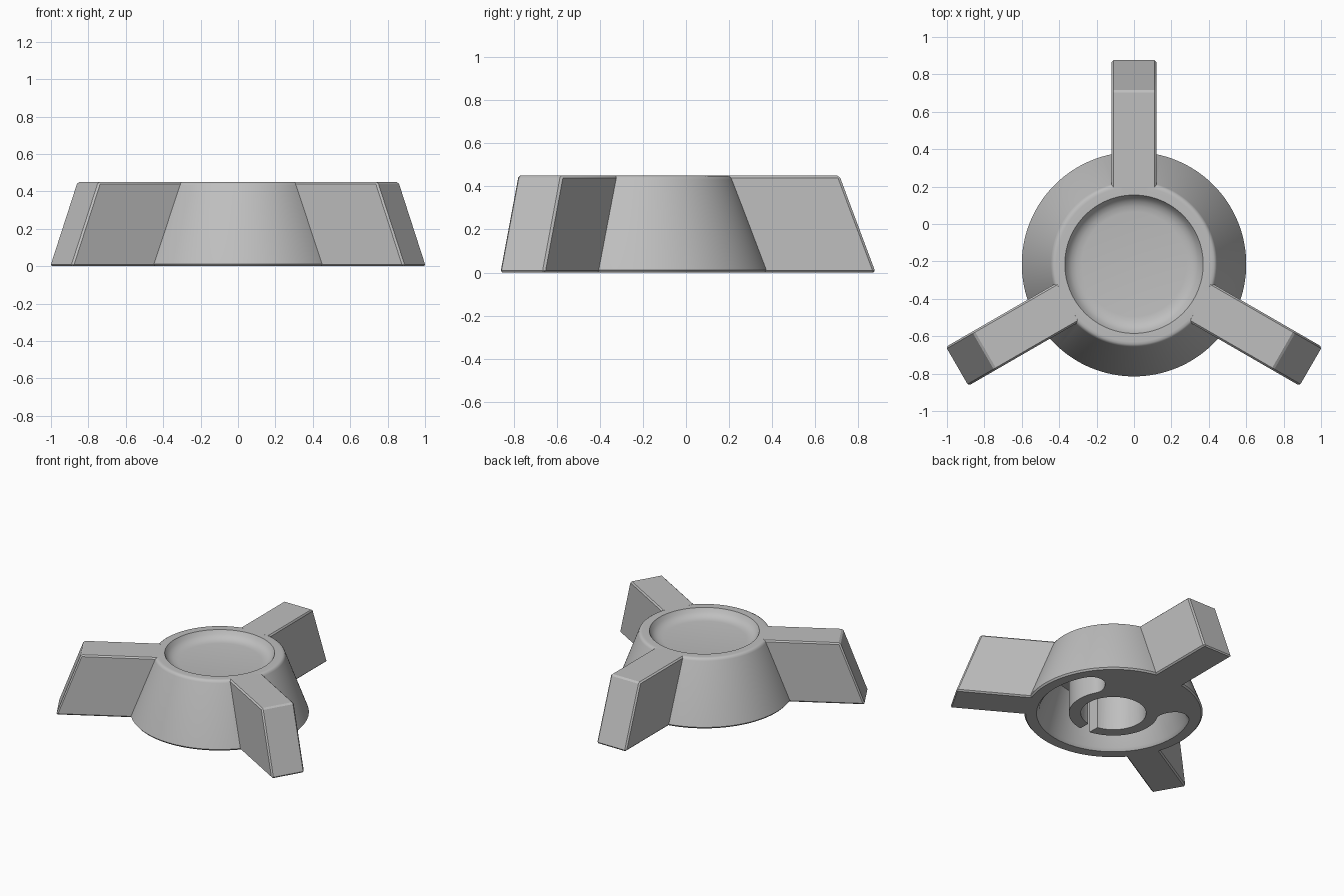
import bpy, bmesh, math
from mathutils import Matrix, Vector

if "Cube" in bpy.data.objects:
    bpy.data.objects.remove(bpy.data.objects["Cube"], do_unlink=True)

CENTRE = Vector((0, -0.215, 0))
WEB_ANGLE = math.radians(90)     # direction of the solid web under the hub

grey = bpy.data.materials.new("light_grey")
grey.use_nodes = True
colour = (0.52, 0.52, 0.52, 1)
grey.diffuse_color = colour
grey.node_tree.nodes["Principled BSDF"].inputs["Base Color"].default_value = colour


def finish(bm, name):
    bmesh.ops.remove_doubles(bm, verts=bm.verts, dist=1e-5)
    bmesh.ops.recalc_face_normals(bm, faces=bm.faces)
    mesh = bpy.data.meshes.new(name)
    bm.to_mesh(mesh)
    bm.free()
    mesh.materials.append(grey)
    obj = bpy.data.objects.new(name, mesh)
    obj.location = CENTRE
    bpy.context.collection.objects.link(obj)
    return obj


def lathe(name, profile, steps=128):
    bm = bmesh.new()
    verts = [bm.verts.new((r, 0, z)) for r, z in profile]
    edges = [bm.edges.new(pair) for pair in zip(verts, verts[1:])]
    bmesh.ops.spin(bm, geom=verts + edges, cent=(0, 0, 0), axis=(0, 0, 1),
                   angle=2 * math.pi, steps=steps)
    return finish(bm, name)


def extruded(name, outline, width, angle, bevel=0):
    """Side outline (radius, height) given a width and turned about the hub."""
    bm = bmesh.new()
    face = bm.faces.new([bm.verts.new((r, -width / 2, z)) for r, z in outline])
    moved = bmesh.ops.extrude_face_region(bm, geom=[face])["geom"]
    bmesh.ops.translate(bm, vec=(0, width, 0),
                        verts=[v for v in moved if isinstance(v, bmesh.types.BMVert)])
    if bevel:
        bmesh.ops.bevel(bm, geom=list(bm.edges), offset=bevel, segments=1,
                        profile=0.5, affect='EDGES')
    bm.transform(Matrix.Rotation(angle, 4, 'Z'))
    return finish(bm, name)


def arc_channel(name, levels, start, sweep, round_angle, steps=80):
    """Ring-shaped channel with rounded ends; levels are (inner, outer, height)."""
    bm = bmesh.new()
    section = [(i, o, z, -1) for i, o, z in levels] + \
              [(i, o, z, 1) for i, o, z in reversed(levels)]
    rings = []
    for k in range(steps + 1):
        t = 0.5 - 0.5 * math.cos(math.pi * k / steps)
        from_end = min(t, 1 - t) * sweep / round_angle
        s = max(0.25, math.sqrt(1 - max(0, 1 - from_end) ** 2))
        a = start + t * sweep
        ring = []
        for inner, outer, z, side in section:
            r = (inner + outer) / 2 + side * s * (outer - inner) / 2
            ring.append(bm.verts.new((r * math.cos(a), r * math.sin(a), z)))
        rings.append(ring)
    n = len(section)
    for a, b in zip(rings, rings[1:]):
        for k in range(n):
            bm.faces.new((a[k], a[(k + 1) % n], b[(k + 1) % n], b[k]))
    bm.faces.new(rings[0])
    bm.faces.new(rings[-1])
    return finish(bm, name)


def combine(target, tool, operation):
    mod = target.modifiers.new("cut", 'BOOLEAN')
    mod.operation, mod.solver, mod.object = operation, 'EXACT', tool
    bpy.context.view_layer.objects.active = target
    bpy.ops.object.modifier_apply(modifier=mod.name)
    bpy.data.objects.remove(tool, do_unlink=True)


# Conical hub with a rounded rim and a shallow dished top
knob = lathe("knob", [(0, 0), (0.59, 0), (0.6, 0.012), (0.444, 0.432), (0.438, 0.443),
                      (0.428, 0.449), (0.415, 0.45), (0.37, 0.45), (0.355, 0.423),
                      (0.335, 0.405), (0.31, 0.394), (0.28, 0.39), (0, 0.39)])

# Three grip arms
arm_outline = [(0.4, 0), (1.095, 0), (0.927, 0.45), (0.4, 0.45)]
for i in range(3):
    arm = extruded("arm", arm_outline, 0.24, math.radians(90 + 120 * i), bevel=0.01)
    combine(knob, arm, 'UNION')

# Underside: curved channel, centre bore and the slit in the boss
half_web = math.radians(48)
channel = arc_channel("channel_cutter",
                      [(0.3, 0.535, -0.02), (0.3, 0.5, 0.02), (0.3, 0.4, 0.33)],
                      WEB_ANGLE + half_web, 2 * (math.pi - half_web), math.radians(14))
combine(knob, channel, 'DIFFERENCE')
bore = lathe("bore_cutter", [(0, -0.02), (0.22, -0.02), (0.22, 0.33), (0, 0.33)], 64)
combine(knob, bore, 'DIFFERENCE')
slit = extruded("slit_cutter", [(0.15, -0.02), (0.36, -0.02), (0.36, 0.328), (0.15, 0.328)],
                0.08, WEB_ANGLE + math.pi)
combine(knob, slit, 'DIFFERENCE')

# Smooth round walls, crisp edges
bpy.ops.object.select_all(action='DESELECT')
knob.select_set(True)
bpy.context.view_layer.objects.active = knob
bpy.ops.object.shade_smooth_by_angle(angle=math.radians(32))
